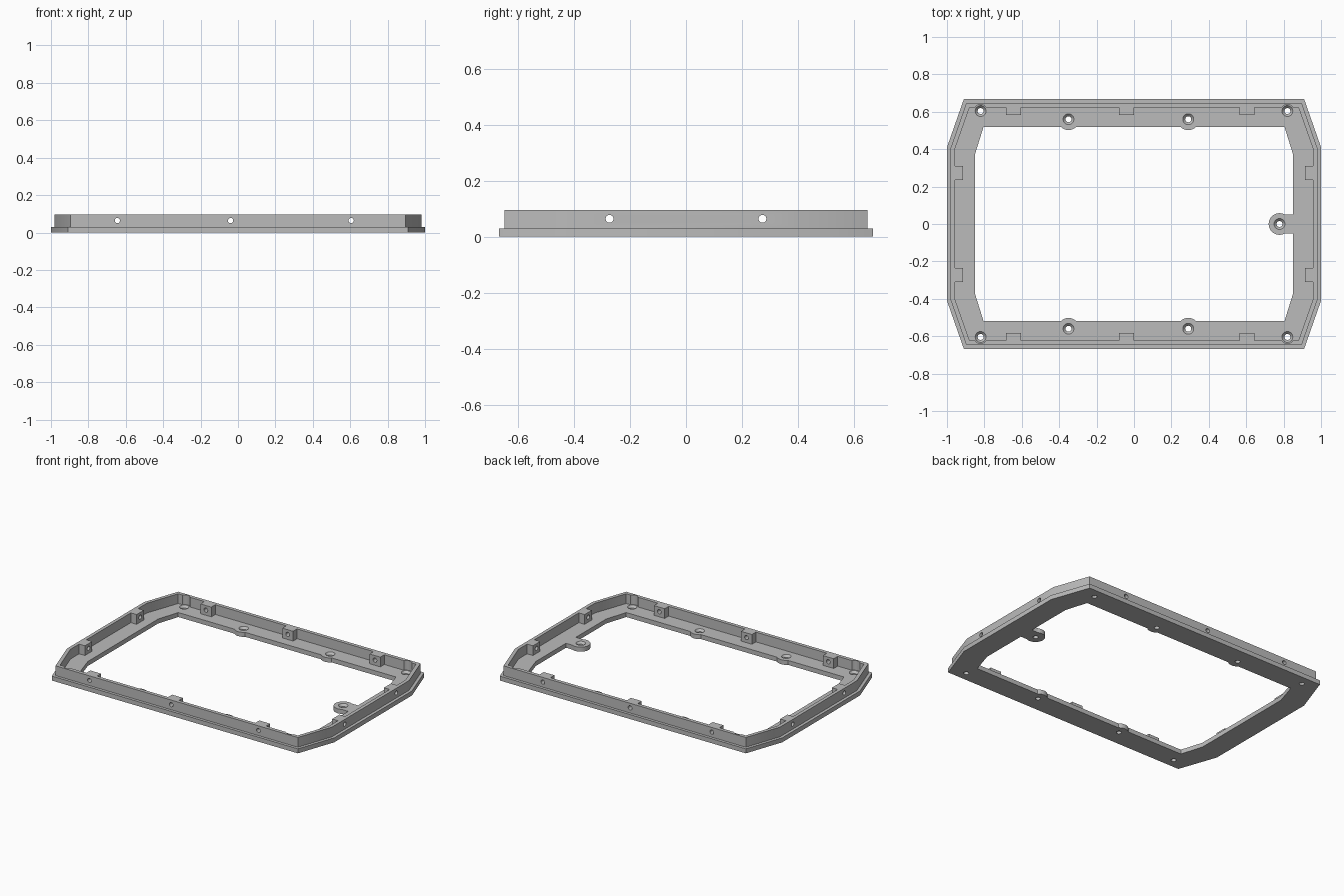
import bpy, bmesh, math
from mathutils import Matrix

if "Cube" in bpy.data.objects:
    bpy.data.objects.remove(bpy.data.objects["Cube"])

grey = bpy.data.materials.new("grey plastic")
grey.diffuse_color = (0.5, 0.5, 0.5, 1)
grey.use_nodes = True
grey.node_tree.nodes["Principled BSDF"].inputs["Base Color"].default_value = grey.diffuse_color


def add_object(name, bm):
    bmesh.ops.recalc_face_normals(bm, faces=bm.faces)
    mesh = bpy.data.meshes.new(name)
    bm.to_mesh(mesh)
    bm.free()
    mesh.materials.append(grey)
    ob = bpy.data.objects.new(name, mesh)
    bpy.context.collection.objects.link(ob)
    return ob


def octagon(name, x, y, cx, cy, z0, z1):
    """Prism with half size x, y and corners cut from (cx, y) to (x, cy)."""
    bm = bmesh.new()
    pts = [(cx, y), (x, cy), (x, -cy), (cx, -y), (-cx, -y), (-x, -cy), (-x, cy), (-cx, y)]
    face = bm.faces.new([bm.verts.new((px, py, z0)) for px, py in pts])
    ext = bmesh.ops.extrude_face_region(bm, geom=[face])
    top = [v for v in ext["geom"] if isinstance(v, bmesh.types.BMVert)]
    bmesh.ops.translate(bm, verts=top, vec=(0, 0, z1 - z0))
    return add_object(name, bm)


def box(name, x0, x1, y0, y1, z0, z1):
    bm = bmesh.new()
    bmesh.ops.create_cube(bm, size=1)
    bmesh.ops.scale(bm, verts=bm.verts, vec=(x1 - x0, y1 - y0, z1 - z0))
    bmesh.ops.translate(bm, verts=bm.verts,
                        vec=((x0 + x1) / 2, (y0 + y1) / 2, (z0 + z1) / 2))
    return add_object(name, bm)


def cone(name, loc, r0, r1, depth, axis="Z"):
    bm = bmesh.new()
    bmesh.ops.create_cone(bm, cap_ends=True, segments=32, radius1=r0, radius2=r1, depth=depth)
    turn = {"Z": Matrix(), "X": Matrix.Rotation(math.pi / 2, 4, "Y"),
            "Y": Matrix.Rotation(math.pi / 2, 4, "X")}[axis]
    bmesh.ops.transform(bm, matrix=Matrix.Translation(loc) @ turn, verts=bm.verts)
    return add_object(name, bm)


def combine(body, part, operation):
    mod = body.modifiers.new(operation, "BOOLEAN")
    mod.operation, mod.solver, mod.object = operation, "EXACT", part
    bpy.context.view_layer.objects.active = body
    bpy.ops.object.modifier_apply(modifier=mod.name)
    bpy.data.objects.remove(part)


FLOOR, TOP = 0.03, 0.095

# Flange with a stepped-in wall, hollowed to a floor and an open middle
frame = octagon("bezel_frame", 1.0, 0.667, 0.91, 0.41, 0, FLOOR)
combine(frame, octagon("wall", 0.98, 0.648, 0.896, 0.407, 0.01, TOP), "UNION")
combine(frame, octagon("cavity", 0.957, 0.624, 0.879, 0.403, FLOOR, 0.2), "DIFFERENCE")
combine(frame, octagon("opening", 0.851, 0.518, 0.805, 0.37, -0.1, 0.2), "DIFFERENCE")

# Screw blocks along the inside of the wall
BLOCK_X = (-0.645, -0.04, 0.605)
BLOCK_Y = (-0.273, 0.273)
for s in (-1, 1):
    for x in BLOCK_X:
        y0, y1 = sorted((s * 0.582, s * 0.635))
        combine(frame, box("block", x - 0.04, x + 0.04, y0, y1, 0.015, TOP), "UNION")
    for y in BLOCK_Y:
        x0, x1 = sorted((s * 0.914, s * 0.968))
        combine(frame, box("block", x0, x1, y - 0.038, y + 0.038, 0.015, TOP), "UNION")

# Rounded bosses on the long sides and the tab on the right
bosses = [(x, s * 0.56) for x in (-0.35, 0.29) for s in (-1, 1)]
tab = (0.778, 0.0)
for x, y in bosses + [tab]:
    combine(frame, cone("boss", (x, y, FLOOR / 2), 0.058, 0.058, FLOOR), "UNION")
combine(frame, box("tab_arm", 0.778, 0.87, -0.052, 0.052, 0, FLOOR), "UNION")

# Screw head clearance in the corners
corners = [(sx * 0.82, sy * 0.604) for sx in (-1, 1) for sy in (-1, 1)]
for x, y in corners:
    combine(frame, cone("clearance", (x, y, FLOOR + 0.05), 0.035, 0.035, 0.1), "DIFFERENCE")

# Countersunk vertical screw holes
for x, y in corners + bosses + [tab]:
    combine(frame, cone("hole", (x, y, 0.015), 0.016, 0.016, 0.1), "DIFFERENCE")
    combine(frame, cone("countersink", (x, y, 0.0225), 0.014, 0.03, 0.017), "DIFFERENCE")

# Horizontal screw holes through walls and blocks
for x in BLOCK_X:
    combine(frame, cone("hole", (x, 0, 0.064), 0.014, 0.014, 2, "Y"), "DIFFERENCE")
for y in BLOCK_Y:
    combine(frame, cone("hole", (0, y, 0.064), 0.014, 0.014, 3, "X"), "DIFFERENCE")

bpy.ops.object.select_all(action="DESELECT")
frame.select_set(True)
bpy.context.view_layer.objects.active = frame
bpy.ops.object.shade_smooth_by_angle(angle=math.radians(30))
